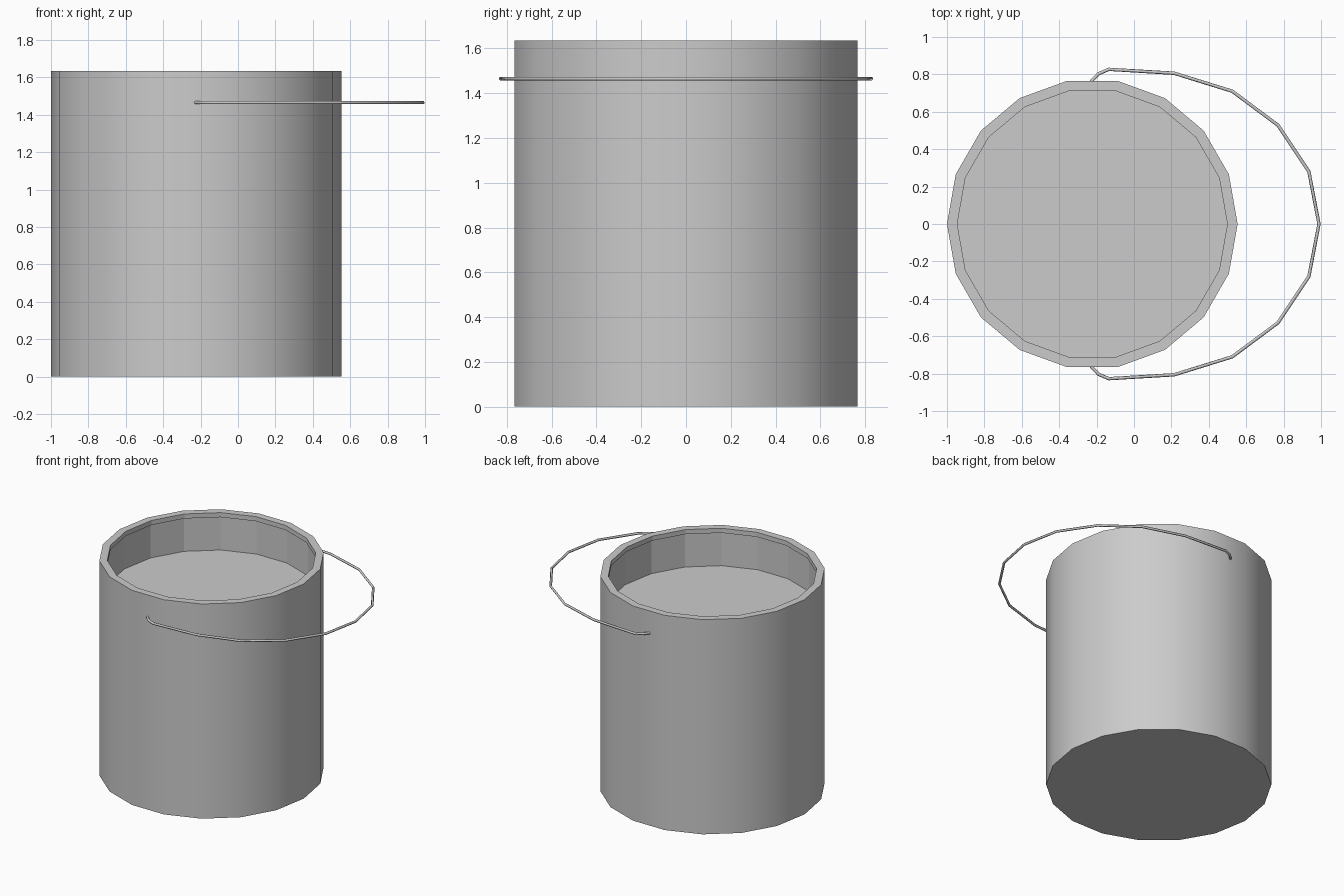
import bpy, bmesh, math

if "Cube" in bpy.data.objects:
    bpy.data.objects.remove(bpy.data.objects["Cube"])

CX, SIDES = -0.223, 18

# Bucket: revolved closed profile (radius, height), capped at both ends
profile = [(0.777, 0), (0.777, 1.635), (0.722, 1.635), (0.722, 1.60), (0.735, 1.595), (0.735, 1.344)]
bm = bmesh.new()
rings = []
for r, z in profile:
    rings.append([bm.verts.new((CX + r * math.cos(2 * math.pi * i / SIDES),
                                r * math.sin(2 * math.pi * i / SIDES), z))
                  for i in range(SIDES)])
for k, (a, b) in enumerate(zip(rings, rings[1:])):
    for i in range(SIDES):
        j = (i + 1) % SIDES
        f = bm.faces.new((a[i], a[j], b[j], b[i]))
        f.smooth = k == 0            # smooth outer wall, faceted inside
bm.faces.new(rings[0][::-1])         # underside
bm.faces.new(rings[-1])              # surface inside
for e in bm.edges:
    e.smooth = e.calc_face_angle(0) < math.radians(30)
bmesh.ops.recalc_face_normals(bm, faces=bm.faces)
mesh = bpy.data.meshes.new("bucket")
bm.to_mesh(mesh)
bm.free()
bpy.context.collection.objects.link(bpy.data.objects.new("bucket", mesh))

# Wire handle: half path mirrored across y, hooked ends entering the wall
half = [(-0.228, 0.74), (-0.226, 0.765), (-0.19, 0.803), (-0.135, 0.827), (0.215, 0.806),
        (0.525, 0.71), (0.77, 0.528), (0.935, 0.28)]
path = half + [(0.989, 0)] + [(x, -y) for x, y in reversed(half)]
curve = bpy.data.curves.new("handle", 'CURVE')
curve.dimensions = '3D'
curve.bevel_depth = 0.009
curve.bevel_resolution = 1
curve.use_fill_caps = True
spline = curve.splines.new('POLY')
spline.points.add(len(path) - 1)
for p, (x, y) in zip(spline.points, path):
    p.co = (x, y, 1.465, 1)
bpy.context.collection.objects.link(bpy.data.objects.new("handle", curve))
